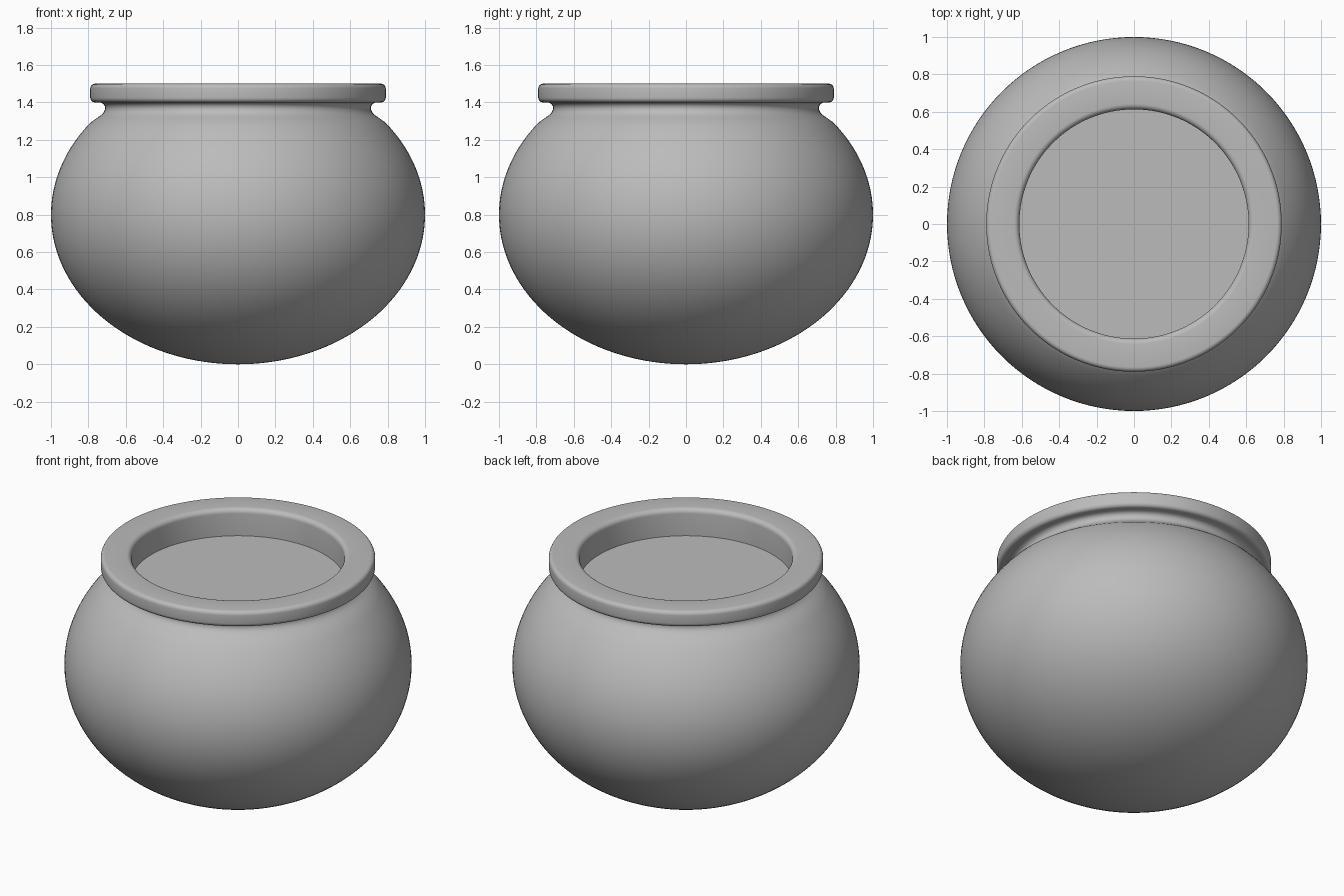
import bpy, bmesh, math

if "Cube" in bpy.data.objects:
    bpy.data.objects.remove(bpy.data.objects["Cube"])

SEG = 128

mat = bpy.data.materials.new("plain grey")
mat.diffuse_color = (0.5, 0.5, 0.5, 1)
mat.use_nodes = True
mat.node_tree.nodes["Principled BSDF"].inputs["Base Color"].default_value = mat.diffuse_color


def lathe(name, profile, angle=50):
    """Spin a (radius, z) profile around the z axis."""
    bm = bmesh.new()
    vs = [bm.verts.new((r, 0, z)) for r, z in profile]
    es = [bm.edges.new(p) for p in zip(vs, vs[1:])]
    bmesh.ops.spin(bm, geom=vs + es, cent=(0, 0, 0), axis=(0, 0, 1),
                   angle=2 * math.pi, steps=SEG, use_merge=True)
    bmesh.ops.remove_doubles(bm, verts=bm.verts, dist=1e-5)
    bmesh.ops.recalc_face_normals(bm, faces=bm.faces)
    me = bpy.data.meshes.new(name)
    bm.to_mesh(me)
    bm.free()
    ob = bpy.data.objects.new(name, me)
    bpy.context.collection.objects.link(ob)
    me.materials.append(mat)
    bpy.ops.object.select_all(action='DESELECT')
    ob.select_set(True)
    bpy.context.view_layer.objects.active = ob
    bpy.ops.object.shade_smooth_by_angle(angle=math.radians(angle))
    return ob


def arc(cx, cz, rx, rz, a0, a1, n):
    return [(cx + rx * math.cos(math.radians(a0 + (a1 - a0) * i / n)),
             cz + rz * math.sin(math.radians(a0 + (a1 - a0) * i / n)))
            for i in range(n + 1)]


# pot: squashed round body, concave neck, flat rounded rim, inner wall and floor
profile = [(0, 0)] + arc(0, 0.8, 1, 0.8, -88, 38, 48)
profile += [(0.757, 1.315), (0.735, 1.33), (0.719, 1.345), (0.711, 1.362),
            (0.711, 1.377), (0.718, 1.39), (0.73, 1.398), (0.75, 1.40)]
profile += arc(0.765, 1.425, 0.025, 0.025, -90, 0, 5)
profile += arc(0.765, 1.475, 0.025, 0.025, 0, 90, 5)
profile += arc(0.643, 1.47, 0.03, 0.03, 90, 180, 6)
profile += [(0.613, 1.33), (0, 1.33)]
lathe("pot", profile)
